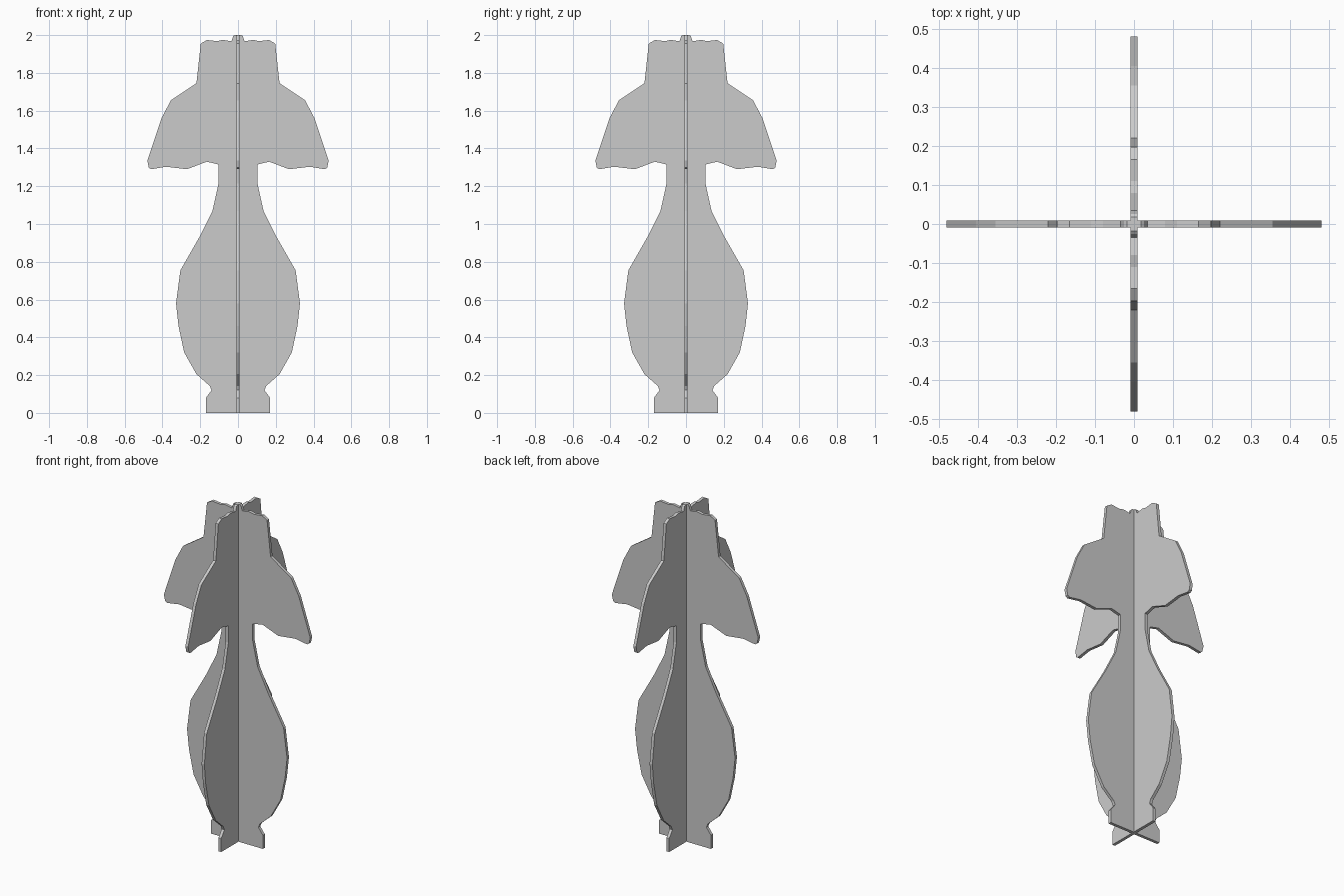
import bpy
import bmesh
from math import pi
from mathutils import Matrix

if "Cube" in bpy.data.objects:
    bpy.data.objects.remove(bpy.data.objects["Cube"])

THICKNESS = 0.018

# Half outline of the flat cut-out: (distance from axis, height), bottom to top
HALF = [
    # foot
    (0.17, 0.0), (0.17, 0.08), (0.14, 0.12), (0.15, 0.143),
    # bulbous body and neck
    (0.22, 0.205), (0.285, 0.32), (0.315, 0.46), (0.328, 0.58),
    (0.305, 0.755), (0.205, 0.93), (0.135, 1.07), (0.103, 1.215), (0.103, 1.315),
    # flared skirt
    (0.165, 1.33), (0.27, 1.29), (0.38, 1.303), (0.46, 1.29), (0.472, 1.298), (0.48, 1.335),
    (0.405, 1.56), (0.355, 1.655), (0.22, 1.745),
    # crown
    (0.197, 1.955), (0.165, 1.974), (0.11, 1.968), (0.08, 1.975),
    (0.035, 1.967), (0.025, 1.995), (0.018, 2.0),
]


def panel(name, angle):
    """Extruded, mirrored outline standing upright through the z axis."""
    outline = HALF + [(-x, z) for x, z in reversed(HALF)]
    bm = bmesh.new()
    face = bm.faces.new([bm.verts.new((x, -THICKNESS / 2, z)) for x, z in outline])
    ext = bmesh.ops.extrude_face_region(bm, geom=[face], use_keep_orig=True)
    verts = [g for g in ext["geom"] if isinstance(g, bmesh.types.BMVert)]
    bmesh.ops.translate(bm, verts=verts, vec=(0, THICKNESS, 0))
    bmesh.ops.recalc_face_normals(bm, faces=bm.faces)
    bmesh.ops.transform(bm, matrix=Matrix.Rotation(angle, 4, 'Z'), verts=bm.verts)
    mesh = bpy.data.meshes.new(name)
    bm.to_mesh(mesh)
    bm.free()
    obj = bpy.data.objects.new(name, mesh)
    bpy.context.collection.objects.link(obj)
    return obj


# Two identical panels crossing at right angles
panel("front_panel", 0)
panel("side_panel", pi / 2)
